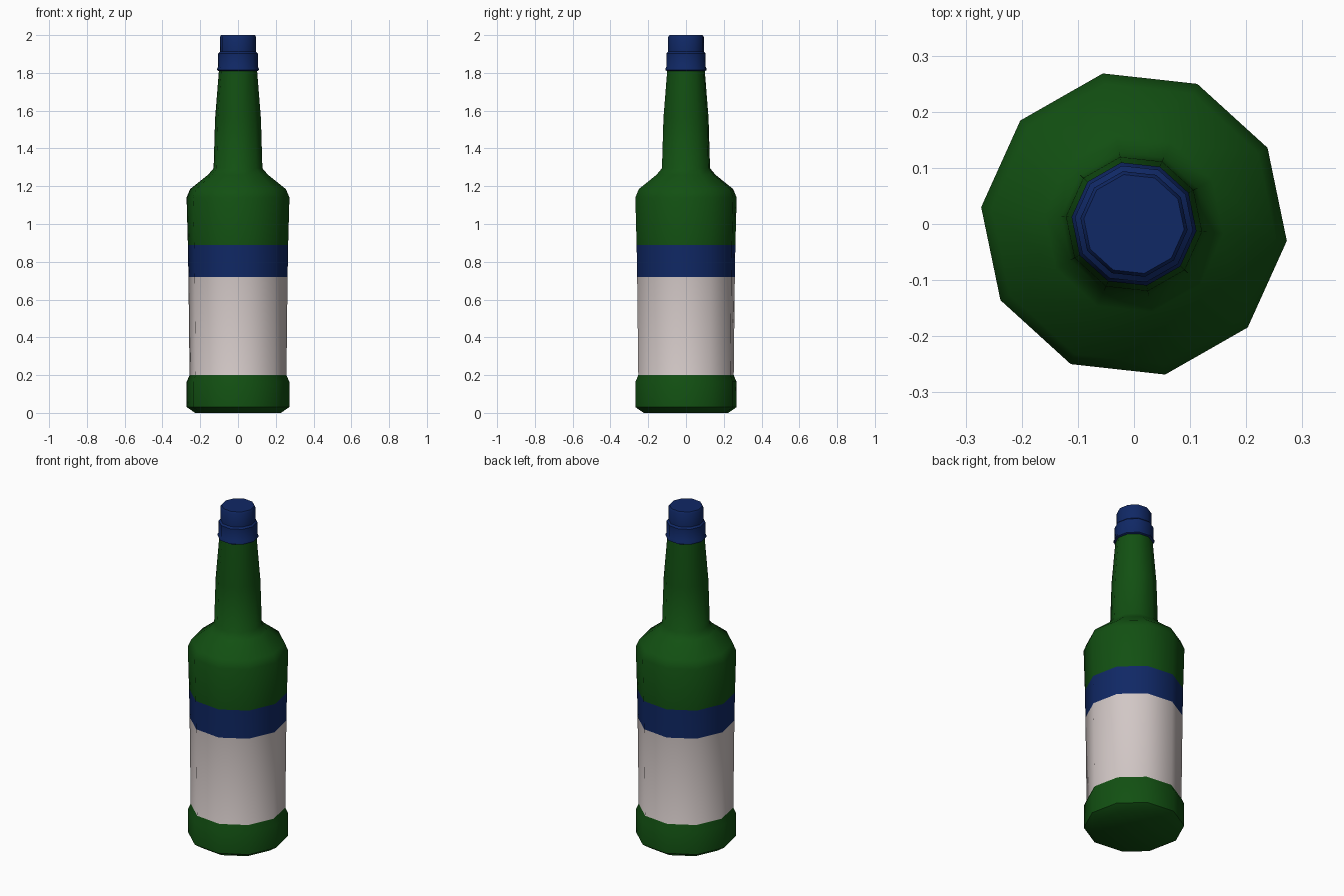
import bpy
import bmesh
from math import cos, sin, pi, radians

SIDES = 10
TURN = radians(-6.3)

cube = bpy.data.objects.get("Cube")
if cube:
    bpy.data.objects.remove(cube, do_unlink=True)


def make_material(name, rgb):
    mat = bpy.data.materials.new(name)
    mat.use_nodes = True
    mat.diffuse_color = (*rgb, 1)
    shader = mat.node_tree.nodes["Principled BSDF"]
    shader.inputs["Base Color"].default_value = (*rgb, 1)
    shader.inputs["Roughness"].default_value = 0.6
    return mat


green = make_material("green glass", (0.006, 0.08, 0.006))
blue = make_material("dark blue", (0.005, 0.021, 0.13))
paper = make_material("label paper", (0.64, 0.57, 0.56))


def lathe(name, profile, materials, pick):
    """Spin (radius, height) points into a closed faceted solid."""
    bm = bmesh.new()
    rings = []
    for r, z in profile:
        angles = [TURN + 2 * pi * i / SIDES for i in range(SIDES)]
        rings.append([bm.verts.new((r * cos(a), r * sin(a), z)) for a in angles])
    for low, high in zip(rings, rings[1:]):
        for i in range(SIDES):
            j = (i + 1) % SIDES
            bm.faces.new((low[i], low[j], high[j], high[i]))
    bm.faces.new(rings[0][::-1])
    bm.faces.new(rings[-1])
    for face in bm.faces:
        face.material_index = pick(face.calc_center_median().z)
    mesh = bpy.data.meshes.new(name)
    bm.to_mesh(mesh)
    bm.free()
    obj = bpy.data.objects.new(name, mesh)
    bpy.context.collection.objects.link(obj)
    for mat in materials:
        mesh.materials.append(mat)
    # Soft facets around the body, crisp rims
    bpy.ops.object.select_all(action="DESELECT")
    obj.select_set(True)
    bpy.context.view_layer.objects.active = obj
    bpy.ops.object.shade_smooth_by_angle(angle=radians(42))
    return obj


# Bottle: foot, recessed label, coloured band, shoulder and neck
LABEL_LOW, LABEL_HIGH, BAND_HIGH = 0.2, 0.72, 0.89
bottle_profile = [
    (0.228, 0), (0.273, 0.03), (0.273, 0.165), (0.258, LABEL_LOW),
    (0.264, LABEL_HIGH), (0.267, BAND_HIGH), (0.274, 1.14), (0.255, 1.185),
    (0.16, 1.26), (0.13, 1.295), (0.122, 1.56), (0.101, 1.82),
]


def bottle_colour(z):
    if LABEL_LOW < z < LABEL_HIGH:
        return 2
    return 1 if LABEL_HIGH < z < BAND_HIGH else 0


lathe("bottle", bottle_profile, [green, blue, paper], bottle_colour)

# Screw cap with a flared lower ring and a narrower top
cap_profile = [
    (0.103, 1.81), (0.112, 1.815), (0.112, 1.822), (0.106, 1.832),
    (0.106, 1.903), (0.096, 1.912), (0.096, 1.99), (0.09, 2.0),
]
lathe("cap", cap_profile, [blue], lambda z: 0)
